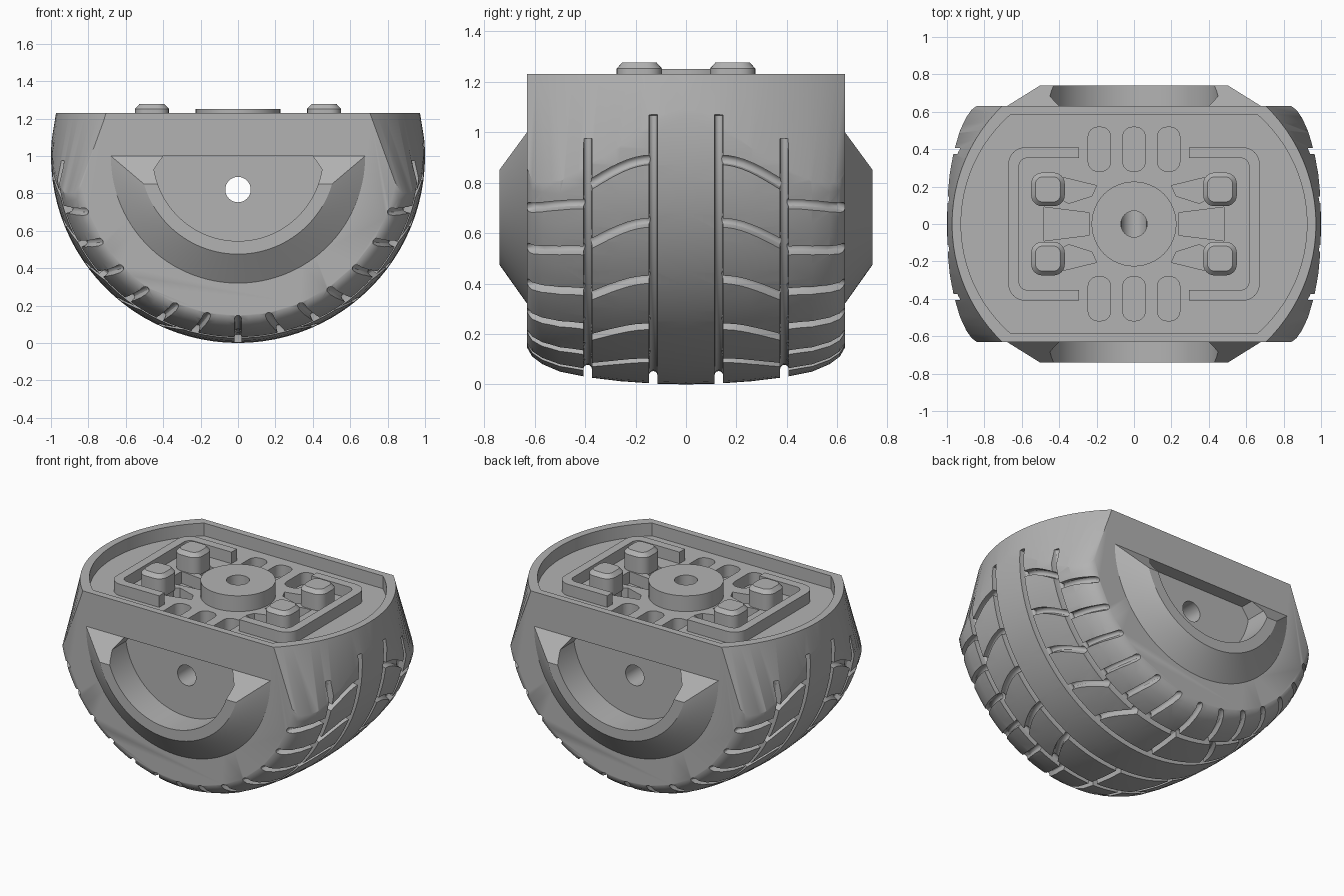
import bpy, bmesh
from math import sin, cos, pi, radians, sqrt, asin, atan2
from mathutils import Vector

if "Cube" in bpy.data.objects:
    bpy.data.objects.remove(bpy.data.objects["Cube"])

GREY = bpy.data.materials.new("plain grey")
GREY.use_nodes = True
GREY.diffuse_color = (0.45, 0.45, 0.45, 1)
GREY.node_tree.nodes["Principled BSDF"].inputs["Base Color"].default_value = (0.45, 0.45, 0.45, 1)

TOP, FLOOR = 1.23, 1.145
# half of the tyre cross-section: (y, radius)
CROWN = [(0, 1), (0.13, 0.997), (0.26, 0.988), (0.39, 0.972), (0.5, 0.95),
         (0.57, 0.92), (0.61, 0.89), (0.63, 0.855)]


def mesh_object(name, solids):
    """Each solid is a list of rings with equal point counts, skinned and capped."""
    bm = bmesh.new()
    for rings in solids:
        loops = [[bm.verts.new(p) for p in ring] for ring in rings]
        n = len(loops[0])
        for a, b in zip(loops, loops[1:]):
            for i in range(n):
                j = (i + 1) % n
                bm.faces.new((a[i], a[j], b[j], b[i]))
        bm.faces.new(loops[0])
        bm.faces.new(loops[-1])
    bmesh.ops.recalc_face_normals(bm, faces=bm.faces[:])
    me = bpy.data.meshes.new(name)
    bm.to_mesh(me)
    bm.free()
    me.materials.append(GREY)
    ob = bpy.data.objects.new(name, me)
    bpy.context.collection.objects.link(ob)
    return ob


def boolean(target, operation, solids):
    tool = mesh_object("cutter", solids)
    tool.hide_render = True
    mod = target.modifiers.new("cut", 'BOOLEAN')
    mod.operation, mod.solver, mod.object = operation, 'EXACT', tool
    bpy.context.view_layer.objects.active = target
    bpy.ops.object.modifier_apply(modifier=mod.name)
    bpy.data.objects.remove(tool)


def smooth(ob):
    bpy.ops.object.select_all(action='DESELECT')
    ob.select_set(True)
    bpy.context.view_layer.objects.active = ob
    bpy.ops.object.shade_smooth_by_angle(angle=radians(30))


def prism(points, z0, z1):
    return [[(x, y, z) for x, y in points] for z in (z0, z1)]


def circle(r, n=48):
    return [(r * cos(2 * pi * i / n), r * sin(2 * pi * i / n)) for i in range(n)]


def rounded_rect(cx, cy, w, h, r, n=6):
    pts = []
    for q, (sx, sy) in enumerate([(1, 1), (-1, 1), (-1, -1), (1, -1)]):
        for i in range(n + 1):
            a = (q + i / n) * pi / 2
            pts.append((cx + sx * (w / 2 - r) + r * cos(a), cy + sy * (h / 2 - r) + r * sin(a)))
    return pts


def bowed_outline(corner, mid, half, n=24):
    """Straight front and back, arcs bulging out to x = +-mid."""
    sag = mid - corner
    rad = (half ** 2 + sag ** 2) / (2 * sag)
    span = atan2(half, rad - sag)
    side = [(mid - rad + rad * cos(a), rad * sin(a))
            for a in (span * (2 * i / n - 1) for i in range(n + 1))]
    return side + [(-x, -y) for x, y in side]


def ring_y(r, y, start=0.0, n=96, full=False):
    """Arc or circle about the wheel axis, hanging below it."""
    if full:
        return [(r * sin(2 * pi * i / n), y, 1 - r * cos(2 * pi * i / n)) for i in range(n)]
    angles = [start + (pi - 2 * start) * i / n for i in range(n + 1)]
    return [(r * cos(a), y, 1 - r * sin(a)) for a in angles]


def crown(y):
    y = min(abs(y), 0.6)
    for (y0, r0), (y1, r1) in zip(CROWN, CROWN[1:]):
        if y <= y1:
            return r0 + (r1 - r0) * (y - y0) / (y1 - y0)


def groove(path, depth=0.045, half=0.019):
    """Round-bottomed channel swept along (angle in degrees, y) on the tread."""
    pos, nor = [], []
    for deg, y in path:
        a = radians(deg)
        out = Vector((sin(a), 0, -cos(a)))
        nor.append(out)
        pos.append(Vector((0, y, 1)) + out * crown(y))
    section = [(-half, 0.08)] + [(-half * cos(pi * i / 6), half - depth - half * sin(pi * i / 6))
                                 for i in range(7)] + [(half, 0.08)]
    rings = []
    for i, (p, out) in enumerate(zip(pos, nor)):
        along = pos[min(i + 1, len(pos) - 1)] - pos[max(i - 1, 0)]
        side = along.cross(out).normalized()
        rings.append([p + side * w + out * d for w, d in section])
    return rings


# half wheel: crowned drum trimmed by a shape that narrows to the bowed top
profile = [(-y, r) for y, r in CROWN[:0:-1]] + CROWN
body = mesh_object("half_wheel", [[ring_y(r, y, full=True) for y, r in profile]])
levels = [(-0.2, 1.34, 1.46), (0.75, 0.875, 1.05), (TOP, 0.7, 0.973)]
boolean(body, 'INTERSECT', [[[(x, y, z) for x, y in bowed_outline(c, m, 0.635)]
                             for z, c, m in levels]])

# tapered hub rings on both sides, then the dished centres
clip = asin(0.15 / 0.525)
boolean(body, 'UNION', [[ring_y(0.68, s * 0.58), ring_y(0.68, s * 0.63),
                         ring_y(0.525, s * 0.74, clip)] for s in (-1, 1)])
dishes = []
for s in (-1, 1):
    dishes.append([[(0.40, s * y, 1.0)] + ring_y(0.455, s * y, 0.16, 48) + [(-0.40, s * y, 1.0)]
                   for y in (0.54, 0.8)])
boolean(body, 'DIFFERENCE', dishes)

# tread: running grooves, then shoulder and inner cross grooves
running = []
for y, end in ((0.13, 94), (0.39, 88.5)):
    for s in (-1, 1):
        running.append(groove([(end * (i / 32 - 1), s * y) for i in range(65)], 0.05, 0.017))
boolean(body, 'DIFFERENCE', running)

shoulder, inner = [], []
for s in (-1, 1):
    for k in range(-6, 7):
        tilt = (k > 0) - (k < 0)
        shoulder.append(groove([(11.8 * k + tilt * (2 - 4 * t * t), s * (0.39 + 0.28 * t))
                                for t in (i / 8 for i in range(9))]))
    for side in (-1, 1):
        for k in range(5):
            inner.append(groove([(side * (18 + 14.8 * k + 6.5 * sin(t * pi / 2)),
                                  s * (0.39 - 0.26 * t)) for t in (i / 8 for i in range(9))]))
    inner.append(groove([(0, s * (0.39 - 0.26 * i / 8)) for i in range(9)]))
boolean(body, 'DIFFERENCE', shoulder)
boolean(body, 'DIFFERENCE', inner)

# recessed top deck with rim
boolean(body, 'DIFFERENCE', [prism(bowed_outline(0.66, 0.925, 0.585), FLOOR, 1.4)])

# pockets in the deck: oblong slots and radial wedges
pockets = []
for s in (-1, 1):
    for x in (-0.185, 0, 0.185):
        pockets.append(rounded_rect(x, s * 0.4, 0.12, 0.235, 0.05))
    pockets.append([(s * x, y) for x, y in ((0.24, -0.06), (0.48, -0.09), (0.48, 0.09), (0.24, 0.06))])
    for t in (-1, 1):
        pockets.append([(s * x, t * y) for x, y in
                        ((0.2, 0.205), (0.225, 0.15), (0.35, 0.11), (0.385, 0.13), (0.385, 0.25))])
boolean(body, 'DIFFERENCE', [prism(p, FLOOR - 0.08, 1.3) for p in pockets])

# central boss, with its bore and the axle hole
boolean(body, 'UNION', [prism(circle(0.227), 1.1, 1.25)])
boolean(body, 'DIFFERENCE', [prism(circle(0.07, 32), 0.82, 1.4)])
boolean(body, 'DIFFERENCE', [[[(x, y, 0.82 + z) for x, z in circle(0.068, 32)] for y in (-0.9, 0.9)]])
smooth(body)


# raised U-shaped ribs
def u_path(x, y, r, s):
    corner = [(x - r + r * sin(a), y - r + r * cos(a)) for a in (pi / 2 * i / 8 for i in range(9))]
    upper = [(0.295, y)] + corner
    return [(s * px, py) for px, py in upper] + [(s * px, -py) for px, py in reversed(upper)]


for s, label in ((1, "left"), (-1, "right")):
    outline = u_path(0.672, 0.41, 0.09, s) + u_path(0.615, 0.353, 0.045, s)[::-1]
    smooth(mesh_object(label + "_rib", [prism(outline, FLOOR - 0.01, 1.222)]))
    # rounded posts with chamfered heads
    for t, place in ((-1, "front"), (1, "back")):
        rings = [[(x, y, z) for x, y in rounded_rect(s * 0.46, t * 0.185, w, w, r)]
                 for z, w, r in ((FLOOR - 0.01, 0.18, 0.06), (1.252, 0.18, 0.06), (1.277, 0.135, 0.04))]
        smooth(mesh_object(place + "_" + label + "_post", [rings]))
